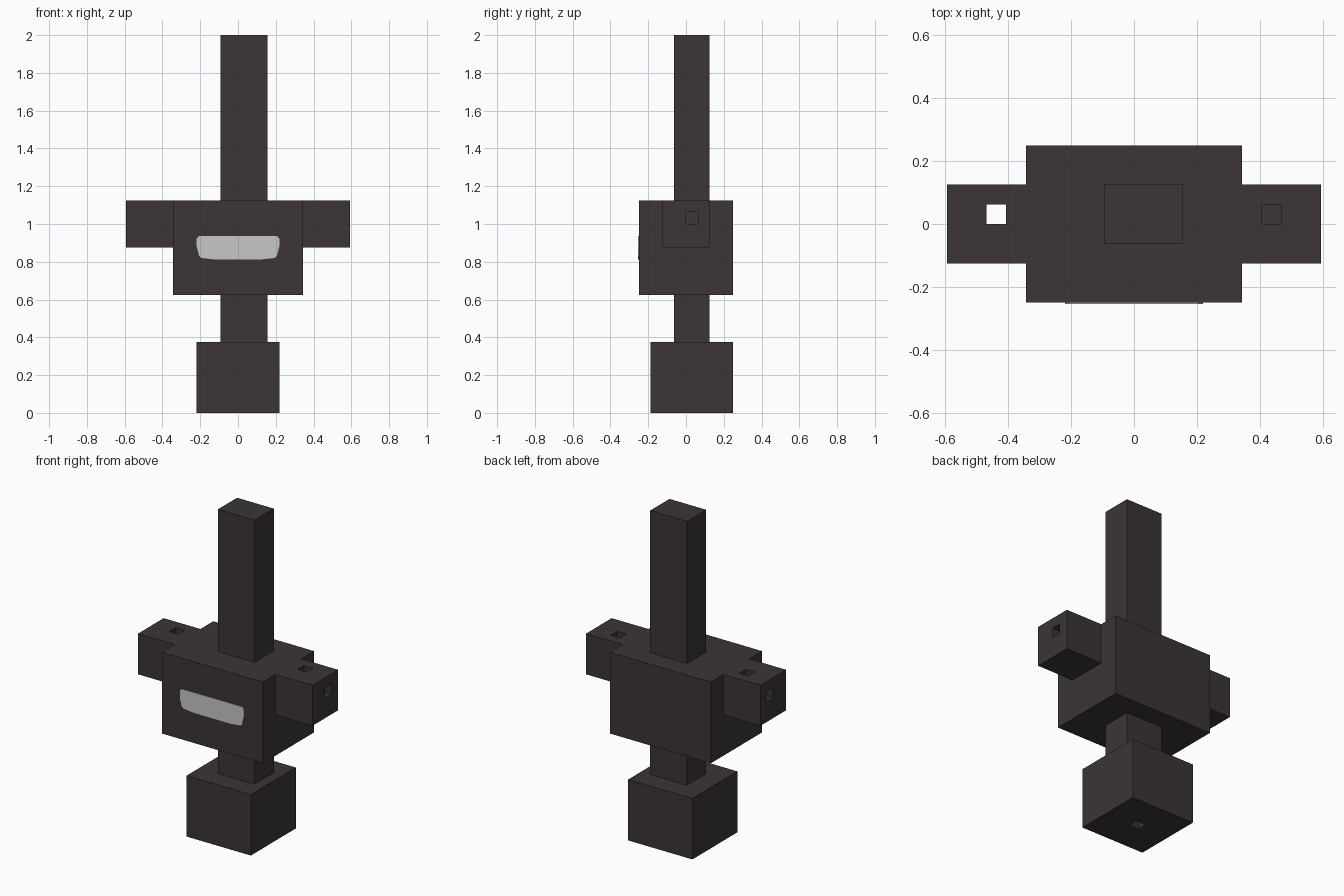
import bpy, bmesh

if "Cube" in bpy.data.objects:
    bpy.data.objects.remove(bpy.data.objects["Cube"])

U = 2 / 32  # one grid unit: the model is 32 units tall


def material(name, color):
    m = bpy.data.materials.new(name)
    m.diffuse_color = (*color, 1)
    m.use_nodes = True
    m.node_tree.nodes["Principled BSDF"].inputs["Base Color"].default_value = m.diffuse_color
    return m


DARK = material("dark charcoal", (0.045, 0.036, 0.036))
LIGHT = material("light grey", (0.57, 0.57, 0.57))


def new_object(name, bm, mat):
    mesh = bpy.data.meshes.new(name)
    bmesh.ops.recalc_face_normals(bm, faces=bm.faces)
    bm.to_mesh(mesh)
    bm.free()
    mesh.materials.append(mat)
    obj = bpy.data.objects.new(name, mesh)
    bpy.context.collection.objects.link(obj)
    return obj


def box(name, x, y, z, mat=DARK):
    """Box from (low, high) ranges given in grid units."""
    bm = bmesh.new()
    bmesh.ops.create_cube(bm, size=1)
    for v in bm.verts:
        v.co = [U * (r[0] if c < 0 else r[1]) for c, r in zip(v.co, (x, y, z))]
    return new_object(name, bm, mat)


def cut(obj, x, y, z):
    """Cut a square channel out of a part."""
    cutter = box("cutter", x, y, z)
    cutter.hide_render = True
    mod = obj.modifiers.new("channel", 'BOOLEAN')
    mod.operation, mod.solver, mod.object = 'DIFFERENCE', 'EXACT', cutter
    bpy.context.view_layer.objects.active = obj
    bpy.ops.object.modifier_apply(modifier=mod.name)
    bpy.data.objects.remove(cutter)


# Base block with a small socket underneath
base = box("base", (-3.5, 3.5), (-3, 4), (0, 6))
cut(base, (-0.5, 0.5), (0, 1), (-1, 1))

# Column below and above the body
box("neck", (-1.5, 2.5), (-1, 2), (6, 10))
box("column", (-1.5, 2.5), (-1, 2), (18, 32))

# Main body
box("body", (-5.5, 5.5), (-4, 4), (10, 18))

# Arms, each with a hole in the top meeting a hole in the end
for side, name in ((-1, "left_arm"), (1, "right_arm")):
    def span(a, b):
        return tuple(sorted((side * a, side * b)))
    arm = box(name, span(5.5, 9.5), (-2, 2), (14, 18))
    floor = 13 if side < 0 else 16  # the left hole goes right through
    cut(arm, span(6.5, 7.5), (0, 1), (floor, 19))
    cut(arm, span(7.0, 10.5), (0, 1), (16, 17))

# Light panel on the front, narrowing at the bottom
half = [(3.3, 15), (3.5, 14.75), (3.5, 14.1), (3.3, 13.3), (3.1, 13.12), (2.0, 13)]
outline = half + [(-x, z) for x, z in reversed(half)]
bm = bmesh.new()
face = bm.faces.new([bm.verts.new((x * U, -4 * U - 0.004, z * U)) for x, z in outline])
ext = bmesh.ops.extrude_face_region(bm, geom=[face])
for v in ext["geom"]:
    if isinstance(v, bmesh.types.BMVert):
        v.co.y = -4 * U
new_object("front_panel", bm, LIGHT)
